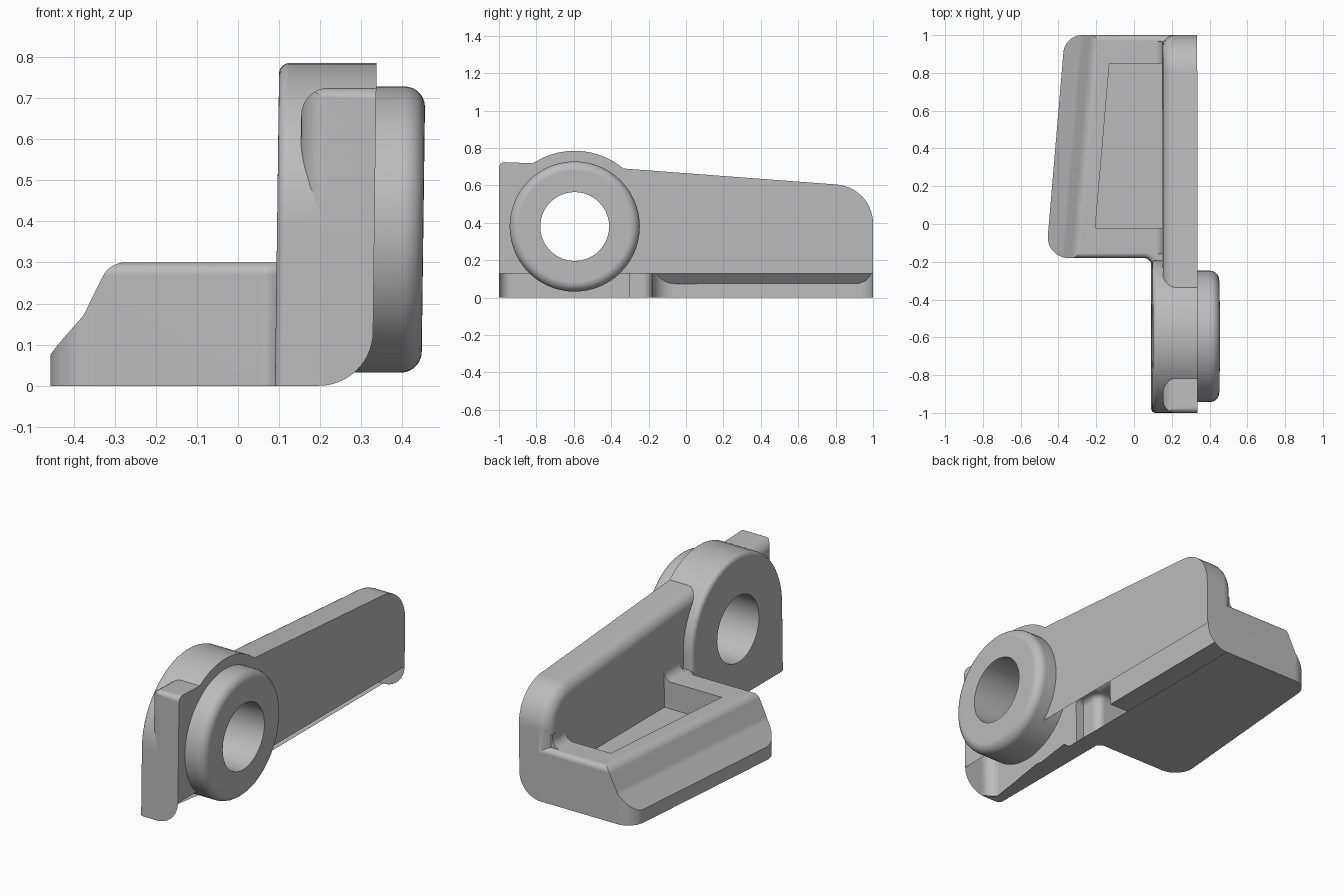
import bpy, bmesh
from math import atan2, cos, sin, pi, tan
from mathutils import Vector

if "Cube" in bpy.data.objects:
    bpy.data.objects.remove(bpy.data.objects["Cube"])

grey = bpy.data.materials.new("plain grey")
grey.use_nodes = True
grey.diffuse_color = (0.5, 0.5, 0.5, 1)
grey.node_tree.nodes["Principled BSDF"].inputs["Base Color"].default_value = (0.5, 0.5, 0.5, 1)


def rounded(corners, seg=14):
    """Outline through (u, v) corners; an optional third value is a corner radius."""
    out = []
    for i, c in enumerate(corners):
        p = Vector(c[:2])
        if len(c) < 3:
            out.append(p)
            continue
        a = (Vector(corners[i - 1][:2]) - p).normalized()
        b = (Vector(corners[(i + 1) % len(corners)][:2]) - p).normalized()
        half = a.angle(b) / 2
        centre = p + (a + b).normalized() * c[2] / sin(half)
        s = p + a * c[2] / tan(half) - centre
        e = p + b * c[2] / tan(half) - centre
        start = atan2(s.y, s.x)
        turn = (atan2(e.y, e.x) - start + pi) % (2 * pi) - pi
        for k in range(seg + 1):
            t = start + turn * k / seg
            out.append(centre + c[2] * Vector((cos(t), sin(t))))
    return out


def prism(name, outline, axis, lo, hi, bevel=0, edge_rule=None):
    """Extrude an outline along an axis and round the edges picked by the rule."""
    place = {"x": lambda p, d: (d, p.x, p.y),
             "y": lambda p, d: (p.x, d, p.y),
             "z": lambda p, d: (p.x, p.y, d)}[axis]
    bm = bmesh.new()
    face = bm.faces.new([bm.verts.new(place(p, lo)) for p in outline])
    ext = bmesh.ops.extrude_face_region(bm, geom=[face], use_keep_orig=True)
    shift = Vector(place(Vector((0, 0)), hi - lo))
    bmesh.ops.translate(bm, vec=shift, verts=[v for v in ext["geom"] if isinstance(v, bmesh.types.BMVert)])
    bmesh.ops.remove_doubles(bm, verts=bm.verts[:], dist=1e-5)
    bmesh.ops.recalc_face_normals(bm, faces=bm.faces[:])
    if bevel:
        edges = [e for e in bm.edges if all(edge_rule(v.co) for v in e.verts)
                 and not all(abs(v.co.z) < 1e-4 for v in e.verts)]
        bmesh.ops.bevel(bm, geom=edges, offset=bevel, segments=7, profile=0.5, affect="EDGES")
    mesh = bpy.data.meshes.new(name)
    bm.to_mesh(mesh)
    bm.free()
    mesh.materials.append(grey)
    ob = bpy.data.objects.new(name, mesh)
    bpy.context.collection.objects.link(ob)
    return ob


def combine(target, other, operation):
    mod = target.modifiers.new("combine", "BOOLEAN")
    mod.operation, mod.solver, mod.object = operation, "EXACT", other
    bpy.context.view_layer.objects.active = target
    bpy.ops.object.modifier_apply(modifier=mod.name)
    bpy.data.objects.remove(other)


def disc(radius, y=-0.595, z=0.38):
    return rounded([(y + i * radius, z + j * radius, radius)
                    for i, j in ((-1, -1), (1, -1), (1, 1), (-1, 1))])


def at(index, value):
    return lambda co: abs(co[index] - value) < 1e-4


# Side tray with a softened rim
body = prism("bracket_body", rounded([
    (-0.466, -0.18, 0.11), (0.095, -0.18, 0.045), (0.095, -0.3), (0.25, -0.3),
    (0.25, 1), (-0.366, 1, 0.1)]), "z", 0, 0.3, 0.03, at(2, 0.3))

# Sloped outer side of the tray, following its taper
slope = prism("slope_cutter", rounded([
    (-0.5, 0.03), (-0.37, 0.17, 0.08), (-0.305, 0.3, 0.06), (-0.15, 0.302),
    (-0.15, 0.5), (-0.7, 0.5), (-0.7, 0.03)]), "y", -0.4, 1.2)
for v in slope.data.vertices:
    v.co.x += 0.084 * (v.co.y + 0.1)
combine(body, slope, "DIFFERENCE")

# Soft inner corner between tray rim and wall
fillet = prism("inner_fillet", rounded([
    (0.07, 0.299), (0.145, 0.299, 0.05), (0.145, 0.37), (0.2, 0.37),
    (0.2, 0.28), (0.07, 0.28)]), "y", -0.16, 0.965)
combine(body, fillet, "UNION")

# Tray pocket
pocket = prism("pocket_cutter", rounded([
    (-0.205, -0.02), (0.18, -0.02), (0.18, 0.85), (-0.13, 0.85)]), "z", 0.15, 0.6)
combine(body, pocket, "DIFFERENCE")

# Long upright wall
wall = prism("wall", rounded([
    (-1, 0), (1, 0), (1, 0.59, 0.21), (-0.6, 0.71), (-1, 0.725)]),
    "x", 0.145, 0.327, 0.065, at(0, 0.145))
nose = prism("nose_cutter", rounded([
    (-1.1, 0.69), (-1, 0.69), (-1, 0.725, 0.03), (-0.96, 0.7235),
    (-0.96, 0.8), (-1.1, 0.8)]), "x", 0, 0.5)
combine(wall, nose, "DIFFERENCE")
combine(body, wall, "UNION")

# Arched boss block
boss = prism("boss", rounded([
    (-1, 0), (-0.19, 0), (-0.19, 0.785, 0.405), (-1, 0.785, 0.405)]),
    "x", 0.09, 0.327, 0.025, at(0, 0.09))
combine(body, boss, "UNION")

# Rounded lower outer edge
lower = prism("lower_edge_cutter", rounded([
    (0.197, 0), (0.327, 0, 0.13), (0.327, 0.13), (0.4, 0.14), (0.4, -0.1), (0.19, -0.1)]),
    "y", -1.2, 1.2)
bm = bmesh.new()
bm.from_mesh(lower.data)
bmesh.ops.remove_doubles(bm, verts=bm.verts[:], dist=1e-4)
bm.to_mesh(lower.data)
bm.free()
combine(body, lower, "DIFFERENCE")

# Outer collar and through hole
collar = prism("collar", disc(0.348), "x", 0.24, 0.446, 0.05, at(0, 0.446))
combine(body, collar, "UNION")
combine(body, prism("hole_cutter", disc(0.184), "x", -0.1, 0.6), "DIFFERENCE")

# Slight draft on the upright parts
for v in body.data.vertices:
    if v.co.x > 0.05:
        v.co.x += 0.013 * v.co.z

# Smooth fillets, crisp edges
bpy.ops.object.select_all(action="DESELECT")
body.select_set(True)
bpy.context.view_layer.objects.active = body
bpy.ops.object.shade_smooth_by_angle(angle=0.45)
weighted = body.modifiers.new("even_shading", "WEIGHTED_NORMAL")
weighted.keep_sharp = True
